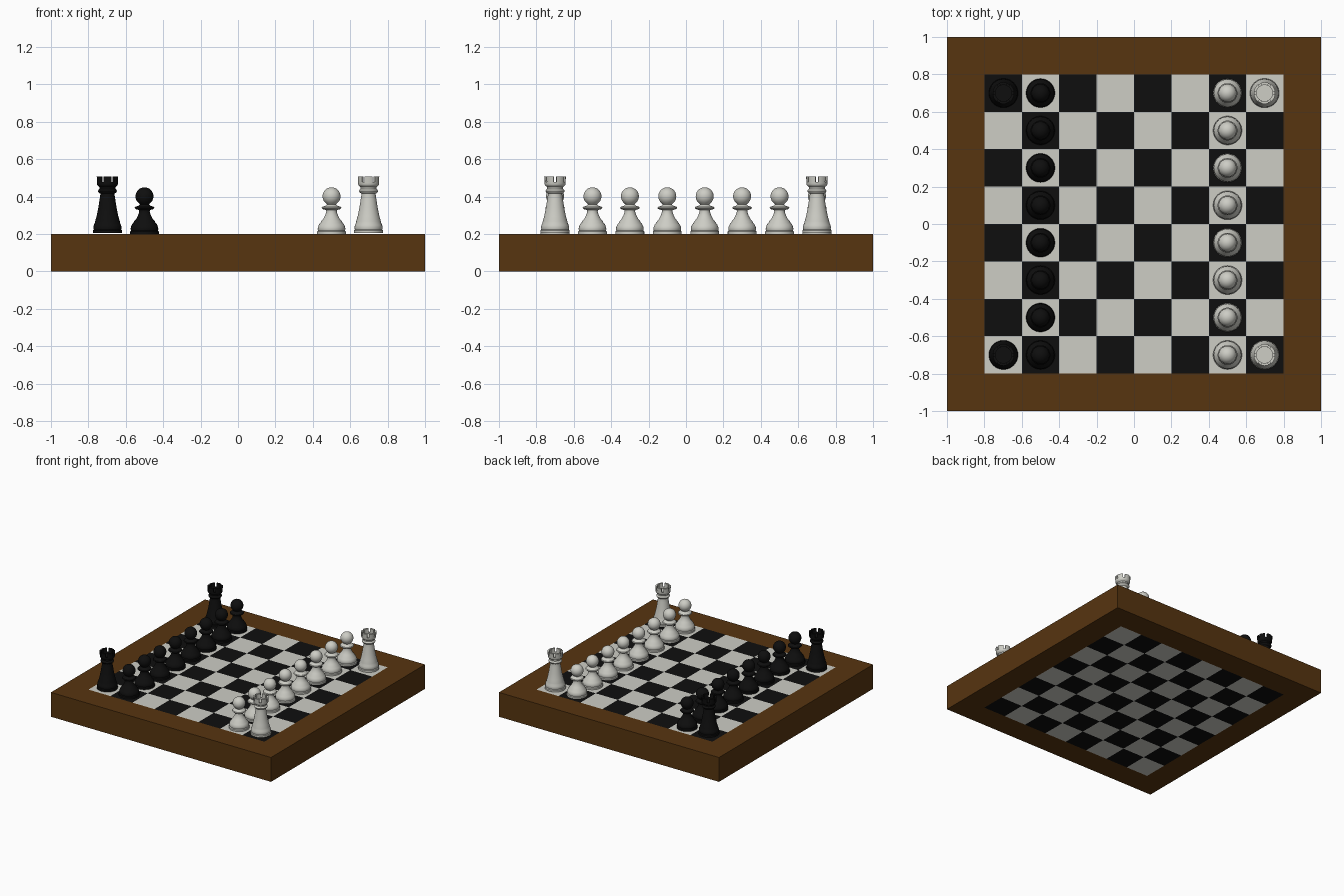
import bpy, bmesh, math
from mathutils import Vector

if "Cube" in bpy.data.objects:
    bpy.data.objects.remove(bpy.data.objects["Cube"])


def material(name, rgb):
    m = bpy.data.materials.new(name)
    m.diffuse_color = (*rgb, 1)
    m.use_nodes = True
    m.node_tree.nodes["Principled BSDF"].inputs["Base Color"].default_value = m.diffuse_color
    return m


BROWN = material("brown wood", (0.095, 0.035, 0.005))
WHITE = material("ivory white", (0.61, 0.61, 0.56))
BLACK = material("black", (0.0045, 0.0045, 0.0045))


def add_object(name, mesh, loc=(0, 0, 0)):
    ob = bpy.data.objects.new(name, mesh)
    ob.location = loc
    bpy.context.scene.collection.objects.link(ob)
    return ob


def to_mesh(name, bm, mats, smooth=False):
    bmesh.ops.recalc_face_normals(bm, faces=bm.faces[:])
    me = bpy.data.meshes.new(name)
    for f in bm.faces:
        f.smooth = smooth
    bm.to_mesh(me)
    bm.free()
    for m in mats:
        me.materials.append(m)
    if smooth:
        me.set_sharp_from_angle(angle=math.radians(35))
    return me


def box(name, loc, size, mat):
    bm = bmesh.new()
    bmesh.ops.create_cube(bm, size=1)
    bmesh.ops.scale(bm, vec=Vector(size), verts=bm.verts[:])
    return add_object(name, to_mesh(name, bm, [mat]), loc)


def lathe(profile, steps=48):
    bm = bmesh.new()
    vs = [bm.verts.new((r, 0, z)) for r, z in profile]
    es = [bm.edges.new(p) for p in zip(vs, vs[1:])]
    bmesh.ops.spin(bm, geom=vs + es, cent=(0, 0, 0), axis=(0, 0, 1),
                   angle=math.tau, steps=steps)
    bmesh.ops.remove_doubles(bm, verts=bm.verts[:], dist=0.0002)
    return bm


# Frame: front and back rails run full width, side rails fit between
for side, sx in (("left", -1), ("right", 1)):
    box(side + "_rail", (0.9 * sx, 0, 0.1), (0.2, 1.6, 0.2), BROWN)
for side, sy in (("front", -1), ("back", 1)):
    box(side + "_rail", (0, 0.9 * sy, 0.1), (2, 0.2, 0.2), BROWN)

# Checkered slab, visible from above and below
bm = bmesh.new()
bmesh.ops.create_grid(bm, x_segments=8, y_segments=8, size=0.8)
ext = bmesh.ops.extrude_face_region(bm, geom=bm.faces[:], use_keep_orig=True)
bmesh.ops.translate(bm, vec=(0, 0, 0.2),
                    verts=[v for v in ext["geom"] if isinstance(v, bmesh.types.BMVert)])
for f in bm.faces:
    c = f.calc_center_median()
    f.material_index = (math.floor(c.x / 0.2 + 4.001) + math.floor(c.y / 0.2 + 4.001)) % 2
add_object("checkered_squares", to_mesh("checkered_squares", bm, [WHITE, BLACK]))

# Pawn profile: stepped base, flared body, collar, ball head
pawn = [(0, 0), (.077, 0), (.077, .013), (.072, .018), (.074, .025), (.073, .036),
        (.067, .05), (.058, .061), (.055, .068), (.045, .079), (.035, .098),
        (.028, .118), (.029, .127), (.048, .133), (.053, .139), (.049, .145),
        (.031, .151), (.024, .158)]
for k in range(1, 16):
    a = math.radians(30 + 150 * k / 15)
    pawn.append((.048 * math.sin(a) if k < 15 else 0, .201 - .048 * math.cos(a)))

# Rook profile: stepped base, tapered body, collar, hollow crown
rook = [(0, 0), (.078, 0), (.078, .014), (.073, .019), (.075, .027), (.073, .042),
        (.067, .054), (.066, .062), (.058, .09), (.049, .135), (.041, .185),
        (.038, .205), (.038, .21), (.048, .217), (.051, .224), (.048, .231),
        (.042, .236), (.043, .246), (.053, .254), (.056, .26), (.056, .272),
        (.043, .272), (.043, .262), (0, .262)]


def rook_bmesh():
    bm = lathe(rook)
    # Six crown teeth
    for t in range(6):
        mid = math.radians(-90 + 60 * t)
        rings = []
        for s in range(7):
            a = mid + math.radians(-22 + 44 * s / 6)
            rings.append([bm.verts.new((r * math.cos(a), r * math.sin(a), z))
                          for r, z in ((.043, .271), (.056, .271), (.058, .302), (.043, .302))])
        for p, q in zip(rings, rings[1:]):
            for i in range(4):
                j = (i + 1) % 4
                bm.faces.new((p[i], p[j], q[j], q[i]))
        bm.faces.new(rings[0])
        bm.faces.new(rings[-1][::-1])
    return bm


# Both sides: eight pawns and two corner rooks each
for shade, sx, mat in (("black", -1, BLACK), ("white", 1, WHITE)):
    pawn_mesh = to_mesh(shade + "_pawn", lathe(pawn), [mat], True)
    rook_mesh = to_mesh(shade + "_rook", rook_bmesh(), [mat], True)
    for i in range(8):
        add_object(f"{shade}_pawn_{i + 1}", pawn_mesh, (0.5 * sx, -0.7 + 0.2 * i, 0.2))
    for sy in (-1, 1):
        add_object(f"{shade}_rook_{'front' if sy < 0 else 'back'}", rook_mesh,
                   (0.698 * sx, 0.7 * sy, 0.205))
